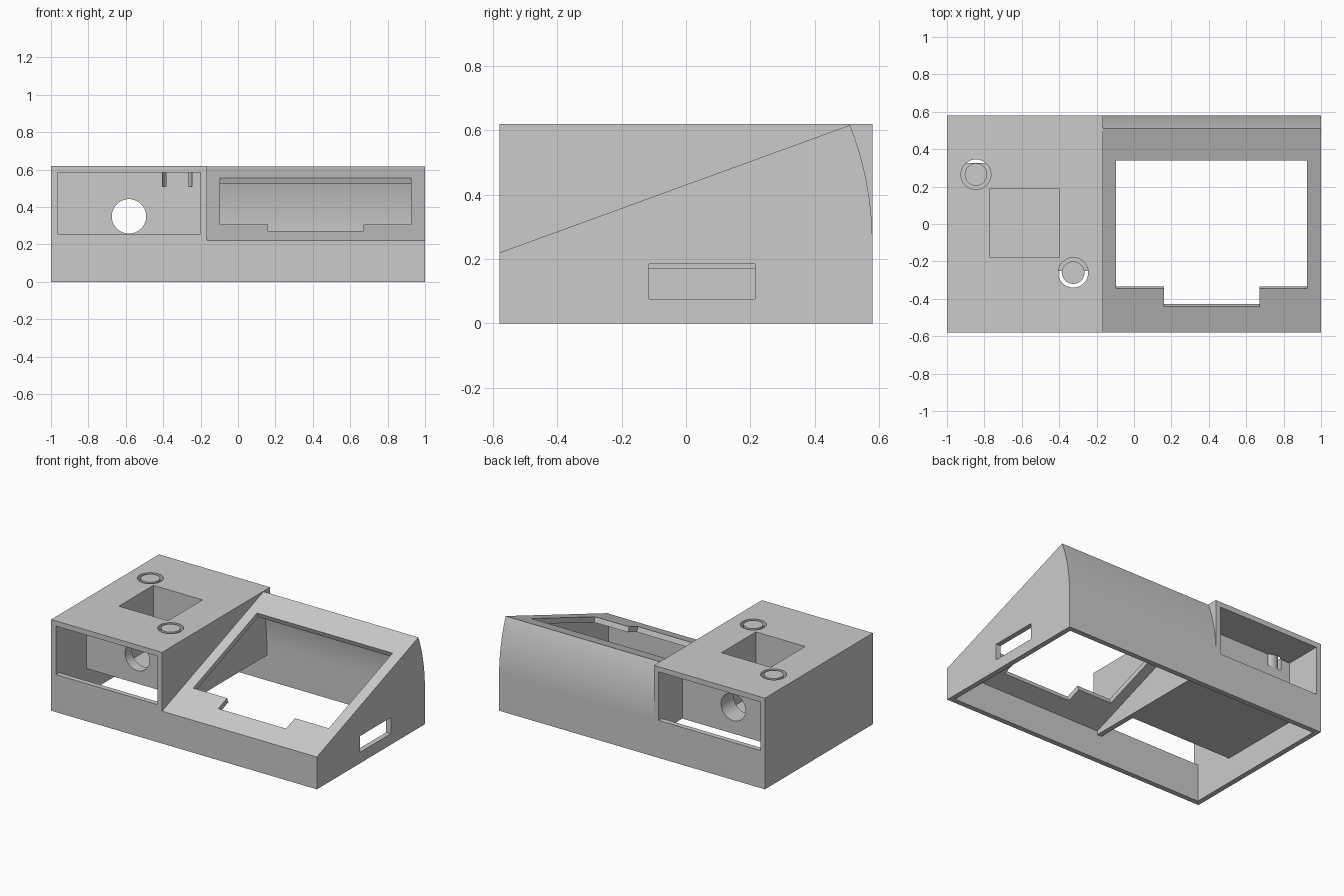
import bpy, bmesh, math
from mathutils import Matrix

if "Cube" in bpy.data.objects:
    bpy.data.objects.remove(bpy.data.objects["Cube"], do_unlink=True)

W, D, H = 1.0, 0.58, 0.62          # half width, half depth, height
T = 0.035                          # shell thickness
SPLIT = -0.165                     # where the sloped console starts
LEDGE = 0.17                       # underside of the solid core and divider
ANGLE = math.atan2(0.397, 1.09)    # slope of the console panel

grey = bpy.data.materials.new("plain grey")
grey.use_nodes = True
grey.diffuse_color = (0.6, 0.6, 0.6, 1)
grey.node_tree.nodes["Principled BSDF"].inputs["Base Color"].default_value = (0.6, 0.6, 0.6, 1)


def prism(name, pts, lo, hi, place):
    """Extrude a 2D outline from lo to hi; place maps (u, v, w) to a point."""
    bm = bmesh.new()
    bottom = [bm.verts.new(place(u, v, lo)) for u, v in pts]
    top = [bm.verts.new(place(u, v, hi)) for u, v in pts]
    bm.faces.new(bottom)
    bm.faces.new(top)
    for i in range(len(pts)):
        j = (i + 1) % len(pts)
        bm.faces.new((bottom[i], bottom[j], top[j], top[i]))
    return finish(name, bm)


def finish(name, bm):
    bmesh.ops.recalc_face_normals(bm, faces=bm.faces)
    mesh = bpy.data.meshes.new(name)
    bm.to_mesh(mesh)
    bm.free()
    mesh.materials.append(grey)
    ob = bpy.data.objects.new(name, mesh)
    bpy.context.collection.objects.link(ob)
    return ob


def along_x(u, v, w):
    return (w, u, v)


def along_y(u, v, w):
    return (u, w, v)


def along_z(u, v, w):
    return (u, v, w)


def rect(u0, u1, v0, v1):
    return [(u0, v0), (u1, v0), (u1, v1), (u0, v1)]


def circle(cu, cv, r, n=64):
    return [(cu + r * math.cos(math.tau * i / n), cv + r * math.sin(math.tau * i / n))
            for i in range(n)]


def groove(name, x, y, r_in, r_out, z0, z1, n=64):
    """Ring-shaped cutter: a rectangular section revolved about a vertical axis."""
    bm = bmesh.new()
    section = [(r_in, z0), (r_out, z0), (r_out, z1), (r_in, z1)]
    loops = [[bm.verts.new((x + r * math.cos(math.tau * i / n),
                            y + r * math.sin(math.tau * i / n), z)) for i in range(n)]
             for r, z in section]
    for a, b in zip(loops, loops[1:] + loops[:1]):
        for i in range(n):
            j = (i + 1) % n
            bm.faces.new((a[i], a[j], b[j], b[i]))
    return finish(name, bm)


def slope_z(y):
    return 0.22 + math.tan(ANGLE) * (y + D)


def back_arc(radius, top, n=16):
    """Curved back, from a given height down to the vertical part."""
    end = math.asin((top - 0.25) / radius)
    return [(D - 1 + radius * math.cos(end * (1 - i / n)),
             0.25 + radius * math.sin(end * (1 - i / n))) for i in range(n + 1)]


cutters = []

# Sloped console: everything above its profile is cut away
cutters.append(prism("console_trim", [(-0.7, slope_z(-0.7))] + back_arc(1.0, slope_z(0.51))
                     + [(0.7, 0.25), (0.7, 0.8), (-0.7, 0.8)], SPLIT, 1.2, along_x))

# Console cavity, following the slope and the curved back
drop = T / math.cos(ANGLE)
inner_top = back_arc(1 - T, slope_z(0.49) - drop)
cutters.append(prism("console_cavity", [(-D + T, -0.1), (-D + T, slope_z(-D + T) - drop)]
                     + inner_top + [(D - T, -0.1)], SPLIT, W - T, along_x))

# Box cavity: front and back bays around a solid core, open below
cutters.append(prism("box_cavity", [
    (-D + T, -0.1), (-D + T, 0.255), (-0.7, 0.255), (-0.7, H - T), (-0.25, H - T),
    (-0.25, LEDGE), (0.325, LEDGE), (0.325, H - T), (0.7, H - T), (0.7, 0.255),
    (D - T, 0.255), (D - T, -0.1)], -W + T, SPLIT - T, along_x))

# Passage under the divider
cutters.append(prism("divider_passage", rect(-D + T, D - T, -0.1, LEDGE), -0.3, 0, along_x))

# Screen opening with a notch, cut square to the slope
screen = prism("screen_opening", [
    (-0.095, -0.345), (0.16, -0.345), (0.16, -0.44), (0.67, -0.44),
    (0.67, -0.345), (0.925, -0.345), (0.925, 0.34), (-0.095, 0.34)], -0.06, 0.06,
    lambda u, v, w: (u, v - w * math.sin(ANGLE), slope_z(v) + w * math.cos(ANGLE)))
cutters.append(screen)

# Side slot, top pocket, round bore and the two ring grooves
cutters.append(prism("side_slot", rect(-0.115, 0.215, 0.075, 0.185), 0.9, 1.1, along_x))
cutters.append(prism("top_pocket", rect(-0.77, -0.4, -0.18, 0.19), LEDGE + T, 0.8, along_z))
cutters.append(prism("core_bore", circle(-0.583, 0.35, 0.092), -0.4, 0.45, along_y))
for i, (x, y) in enumerate([(-0.845, 0.265), (-0.325, -0.26)]):
    cutters.append(groove("ring_groove_%d" % i, x, y, 0.06, 0.08, 0.51, 0.7))

# Enclosure body
body = prism("enclosure", rect(-W, W, -D, D), 0, H, along_z)
for c in cutters:
    mod = body.modifiers.new(c.name, "BOOLEAN")
    mod.operation = "DIFFERENCE"
    mod.solver = "EXACT"
    mod.object = c

# Bake the cuts and drop the cutters
bpy.context.view_layer.update()
result = bpy.data.meshes.new_from_object(body.evaluated_get(bpy.context.evaluated_depsgraph_get()))
body.modifiers.clear()
body.data = result
for c in cutters:
    bpy.data.objects.remove(c, do_unlink=True)

bpy.ops.object.select_all(action="DESELECT")
body.select_set(True)
bpy.context.view_layer.objects.active = body
bpy.ops.object.shade_smooth_by_angle(angle=math.radians(20))
